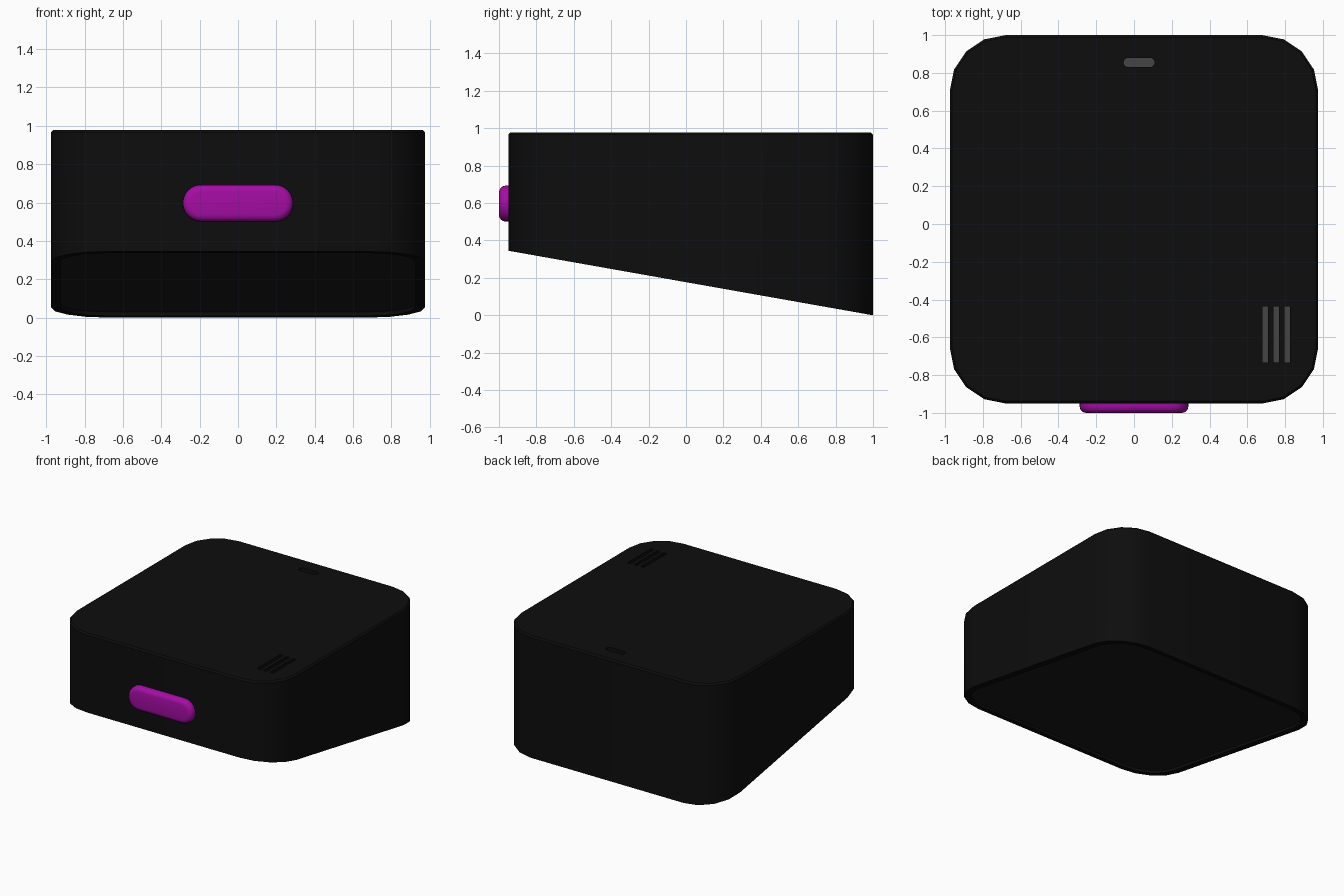
import bpy, bmesh, math
from mathutils import Vector

if "Cube" in bpy.data.objects:
    bpy.data.objects.remove(bpy.data.objects["Cube"])

TOP, HALF, CY, RAD = 0.978, 0.975, 0.025, 0.295


def material(name, r, g, b):
    m = bpy.data.materials.new(name)
    m.diffuse_color = (r, g, b, 1)
    m.use_nodes = True
    m.node_tree.nodes["Principled BSDF"].inputs["Base Color"].default_value = m.diffuse_color
    return m


BLACK = material("black_plastic", 0.004, 0.004, 0.004)
DARK = material("dark_grey", 0.012, 0.012, 0.012)
GREY = material("mid_grey", 0.06, 0.06, 0.06)
MAGENTA = material("magenta", 0.37, 0.004, 0.37)


def rounded_rect(hx, hy, r, seg):
    """Counter-clockwise outline centred on the origin."""
    pts = []
    for k, (sx, sy) in enumerate([(1, 1), (-1, 1), (-1, -1), (1, -1)]):
        for i in range(seg + 1):
            a = math.pi / 2 * (k + i / seg)
            p = (sx * (hx - r) + r * math.cos(a), sy * (hy - r) + r * math.sin(a))
            if not pts or math.dist(p, pts[-1]) > 1e-5:
                pts.append(p)
    if math.dist(pts[0], pts[-1]) < 1e-5:
        pts.pop()
    return pts


def loft(name, rings, mat, smooth=True):
    """Skin a stack of matching rings and cap both ends."""
    bm = bmesh.new()
    loops = [[bm.verts.new(p) for p in ring] for ring in rings]
    n = len(loops[0])
    for a, b in zip(loops, loops[1:]):
        for i in range(n):
            j = (i + 1) % n
            bm.faces.new((a[i], a[j], b[j], b[i]))
    bm.faces.new(loops[0][::-1])
    bm.faces.new(loops[-1])
    bmesh.ops.recalc_face_normals(bm, faces=bm.faces)
    me = bpy.data.meshes.new(name)
    bm.to_mesh(me)
    bm.free()
    ob = bpy.data.objects.new(name, me)
    bpy.context.collection.objects.link(ob)
    me.materials.append(mat)
    if smooth:
        activate(ob)
        bpy.ops.object.shade_smooth_by_angle(angle=math.radians(30))
    return ob


def activate(ob):
    bpy.ops.object.select_all(action='DESELECT')
    ob.select_set(True)
    bpy.context.view_layer.objects.active = ob


def footprint(inset):
    return rounded_rect(HALF - inset, HALF - inset, RAD - inset, 4)


def flat_ring(inset, z):
    return [Vector((x, y + CY, z)) for x, y in footprint(inset)]


def slope_ring(inset, lift):
    """Ring lying on the slanted underside, raised by lift."""
    return [Vector((x, y + CY, lift + 0.345 * (1 - (y + CY)) / 1.95))
            for x, y in footprint(inset)]


# Wedge-shaped housing with recessed underside
body = loft("housing", [slope_ring(0.05, 0.05), slope_ring(0.05, 0), slope_ring(0, 0),
                        flat_ring(0, TOP - 0.012), flat_ring(0.012, TOP)], BLACK, False)

# Base panel set into the underside
loft("base_panel", [slope_ring(0.05, 0.021), slope_ring(0.05, 0.05)], DARK)


# Slots in the top, each with a grey floor
def slot(name, x, y, hx, hy, r, seg):
    outline = rounded_rect(hx, hy, r, seg)

    def ring(z):
        return [Vector((x + px, y + py, z)) for px, py in outline]
    cutter = loft(name + "_cutter", [ring(TOP - 0.06), ring(TOP + 0.05)], BLACK, False)
    cutter.hide_render = True
    mod = body.modifiers.new(name, 'BOOLEAN')
    mod.operation = 'DIFFERENCE'
    mod.solver = 'EXACT'
    mod.object = cutter
    activate(body)
    bpy.ops.object.modifier_apply(modifier=mod.name)
    bpy.data.objects.remove(cutter)
    loft(name + "_floor", [ring(TOP - 0.06), ring(TOP - 0.05)], GREY)


slot("indicator_slot", 0.027, 0.855, 0.082, 0.025, 0.025, 5)
for i in range(3):
    slot(f"vent_slot_{i + 1}", 0.695 + 0.058 * i, -0.585, 0.0145, 0.147, 0.001, 1)
activate(body)
bpy.ops.object.shade_smooth_by_angle(angle=math.radians(30))


# Pill-shaped front button with a rounded rim
def button_ring(inset, y):
    return [Vector((x, y, z + 0.597))
            for x, z in rounded_rect(0.288 - inset, 0.096 - inset, 0.096 - inset, 6)]


rings = [button_ring(0, -0.93)]
for i in range(5):
    a = math.pi / 2 * i / 4
    rings.append(button_ring(0.035 * (1 - math.cos(a)), -0.965 - 0.035 * math.sin(a)))
loft("front_button", rings, MAGENTA)
